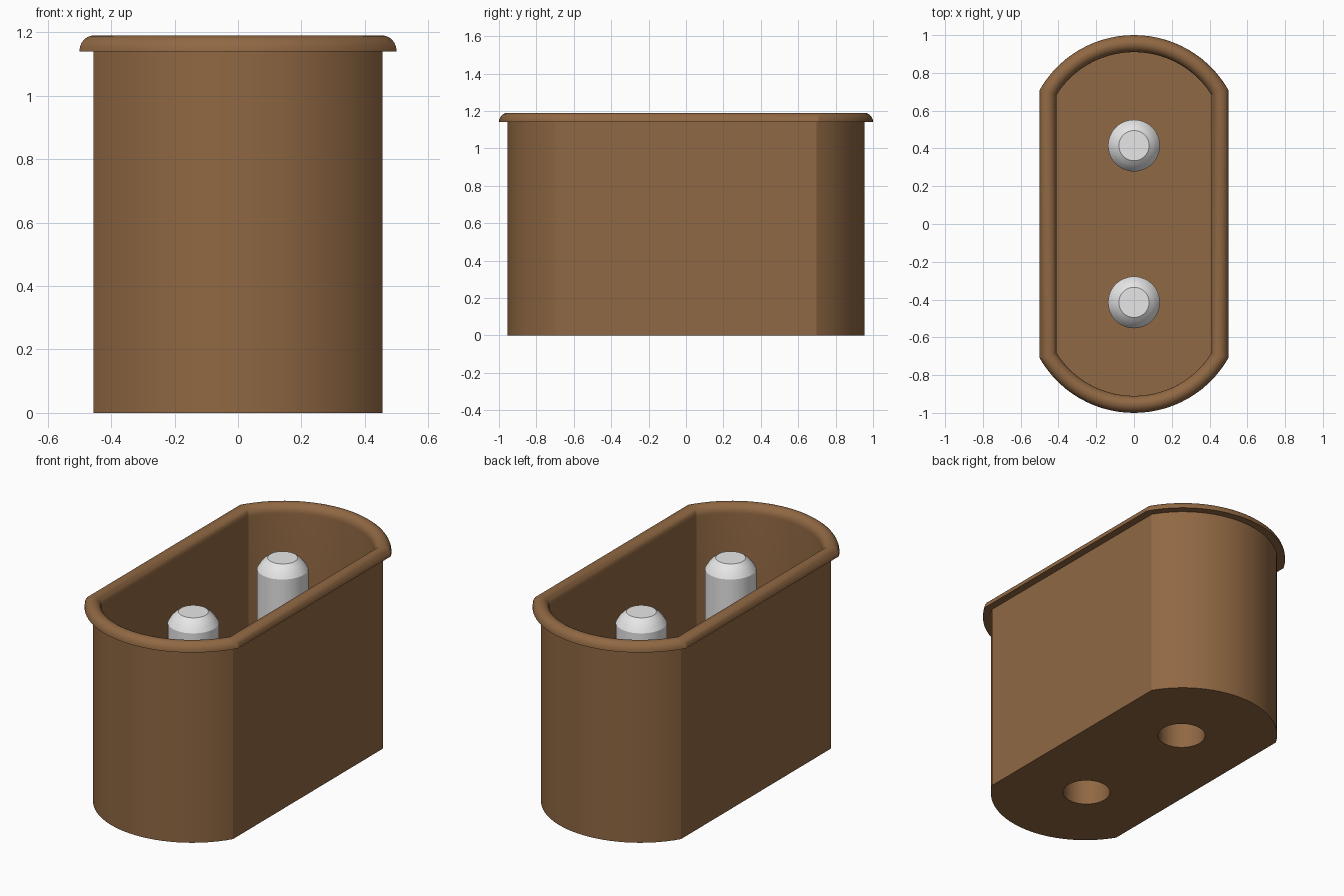
import bpy, bmesh, math

old = bpy.data.objects.get("Cube")
if old:
    bpy.data.objects.remove(old, do_unlink=True)

WALL = 0.455      # half width of the wall
RIM = 0.045       # half width of the rim bead
CENTRE = 0.425    # y of the end-arc centres
RADIUS = 0.53     # radius of the end arcs
LIP, TOP = 1.14, 1.19
FLOOR = 0.2
PIN_Y = 0.415
ARC = 28


def make_material(name, colour, roughness):
    mat = bpy.data.materials.new(name)
    mat.use_nodes = True
    mat.diffuse_color = colour
    bsdf = mat.node_tree.nodes["Principled BSDF"]
    bsdf.inputs["Base Color"].default_value = colour
    bsdf.inputs["Roughness"].default_value = roughness
    return mat


brown = make_material("brown plastic", (0.279, 0.138, 0.056, 1), 0.5)
grey = make_material("light grey metal", (0.8, 0.8, 0.8, 1), 0.4)


def outline(offset, z):
    """Flat-sided outline with an arc at each end."""
    w, r = WALL + offset, RADIUS + offset
    half = math.asin(w / r)
    points = []
    for side in (1, -1):
        for i in range(ARC + 1):
            a = half - 2 * half * i / ARC
            points.append((side * r * math.sin(a),
                           side * (CENTRE + r * math.cos(a)), z))
    return points


def circle(radius, z, y=0.0, n=48):
    return [(radius * math.cos(2 * math.pi * i / n),
             y + radius * math.sin(2 * math.pi * i / n), z) for i in range(n)]


def loft(name, rings, mat):
    """Skin a stack of rings and cap both ends."""
    bm = bmesh.new()
    loops = [[bm.verts.new(p) for p in ring] for ring in rings]
    n = len(loops[0])
    for low, high in zip(loops, loops[1:]):
        for i in range(n):
            j = (i + 1) % n
            bm.faces.new((low[i], low[j], high[j], high[i]))
    bm.faces.new(loops[0])
    bm.faces.new(loops[-1])
    bmesh.ops.recalc_face_normals(bm, faces=bm.faces)
    mesh = bpy.data.meshes.new(name)
    bm.to_mesh(mesh)
    bm.free()
    mesh.materials.append(mat)
    obj = bpy.data.objects.new(name, mesh)
    bpy.context.collection.objects.link(obj)
    return obj


def activate(obj):
    bpy.ops.object.select_all(action='DESELECT')
    obj.select_set(True)
    bpy.context.view_layer.objects.active = obj


def smooth(obj):
    activate(obj)
    bpy.ops.object.shade_smooth_by_angle(angle=math.radians(24))


# Housing: outer wall, half-round rim bead, inner wall, floor
rings = [outline(0, 0), outline(0, LIP)]
for i in range(13):
    a = math.pi * i / 12
    rings.append(outline(RIM * math.cos(a), LIP + (TOP - LIP) * math.sin(a)))
rings.append(outline(-RIM, FLOOR))
housing = loft("housing", rings, brown)

# Pin holes through the floor
for y in (-PIN_Y, PIN_Y):
    cutter = loft("hole_cutter", [circle(0.132, -0.1, y),
                                  circle(0.132, FLOOR + 0.1, y)], brown)
    cutter.hide_render = True
    cut = housing.modifiers.new("hole", 'BOOLEAN')
    cut.operation = 'DIFFERENCE'
    cut.solver = 'EXACT'
    cut.object = cutter
    activate(housing)
    bpy.ops.object.modifier_apply(modifier=cut.name)
    bpy.data.objects.remove(cutter, do_unlink=True)
smooth(housing)

# Contact pins with a tapered, slightly rounded tip
profile = [(0.137, 0.18), (0.137, 1.045), (0.122, 1.07),
           (0.102, 1.093), (0.08, 1.11)]
for name, y in (("front_pin", -PIN_Y), ("back_pin", PIN_Y)):
    smooth(loft(name, [circle(r, z, y) for r, z in profile], grey))
